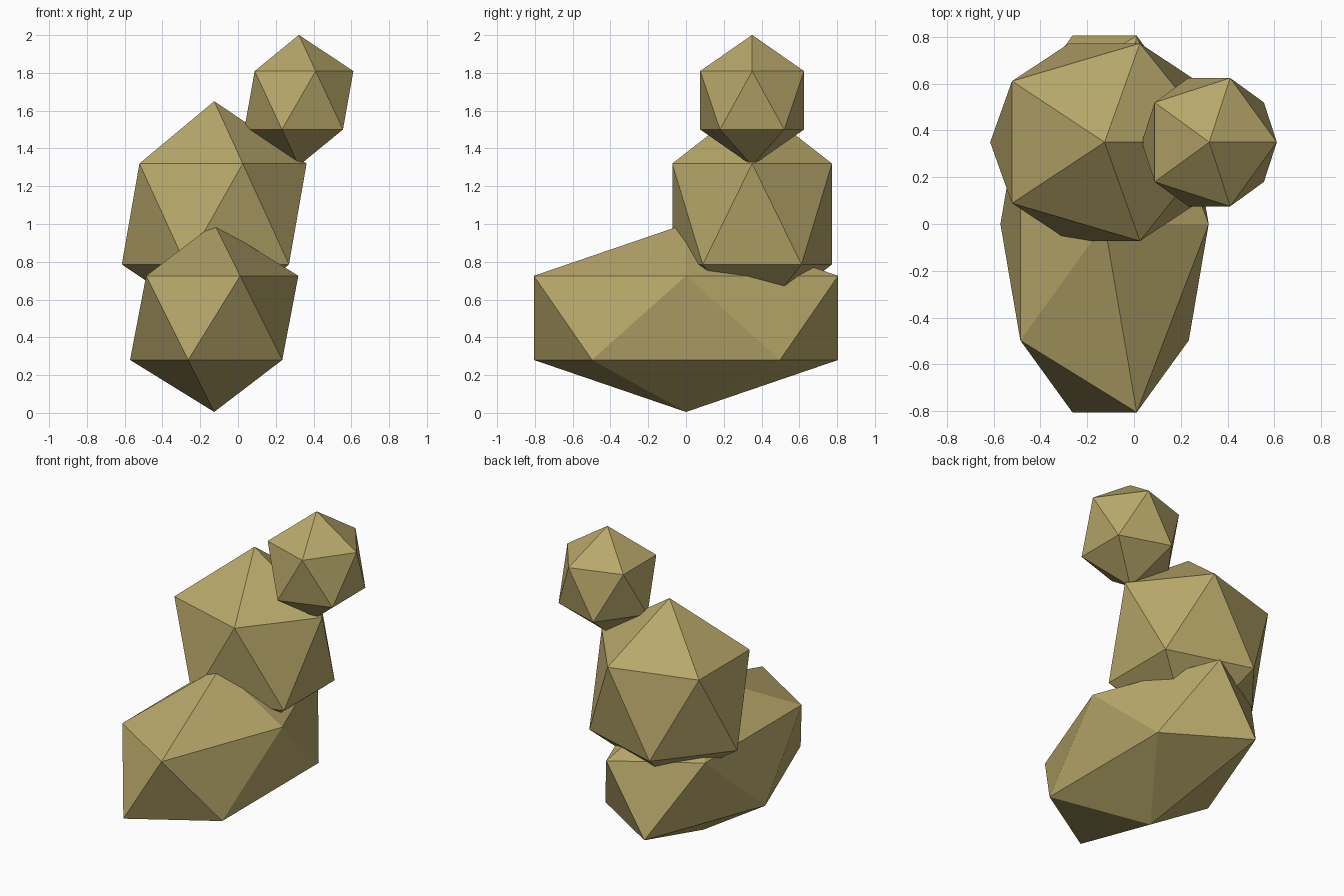
import bpy

if "Cube" in bpy.data.objects:
    bpy.data.objects.remove(bpy.data.objects["Cube"])

# One flat sandy-olive colour for the whole stack
sand = bpy.data.materials.new("sandy_olive")
sand.diffuse_color = (0.48, 0.39, 0.145, 1.0)
sand.use_nodes = True
sand.node_tree.nodes["Principled BSDF"].inputs["Base Color"].default_value = sand.diffuse_color


def boulder(name, centre, radii):
    """Flat-faced twenty-sided stone, stretched per axis."""
    bpy.ops.mesh.primitive_ico_sphere_add(subdivisions=1, radius=1, location=centre)
    ob = bpy.context.object
    ob.name = name
    ob.scale = radii
    bpy.ops.object.transform_apply(location=False, rotation=False, scale=True)
    ob.data.materials.append(sand)
    return ob


# Long low stone at the bottom
boulder("base_stone", (-0.126, 0.0, 0.503), (0.498, 0.947, 0.498))
# Large stone resting on the rear half
boulder("middle_stone", (-0.126, 0.35, 1.053), (0.547, 0.497, 0.597))
# Small stone on the upper right
boulder("top_stone", (0.322, 0.35, 1.655), (0.323, 0.323, 0.346))
